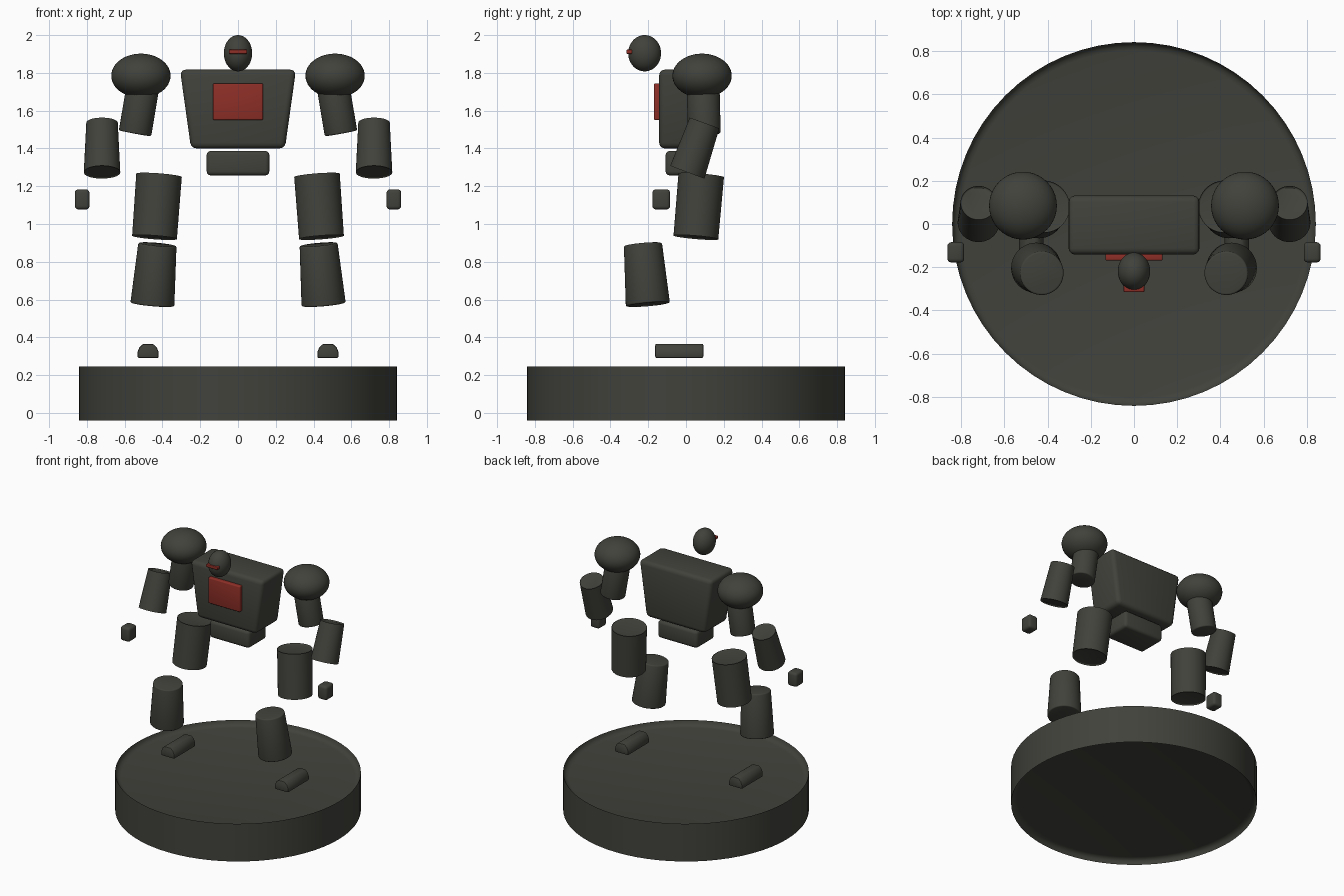
import bpy, bmesh, math
from mathutils import Vector, Matrix

if "Cube" in bpy.data.objects:
    bpy.data.objects.remove(bpy.data.objects["Cube"])


def material(name, rgb):
    m = bpy.data.materials.new(name)
    m.diffuse_color = (*rgb, 1)
    m.use_nodes = True
    m.node_tree.nodes["Principled BSDF"].inputs["Base Color"].default_value = m.diffuse_color
    return m


GREY = material("dark_olive_grey", (0.054, 0.054, 0.045))
RED = material("dull_red", (0.27, 0.028, 0.02))


def finish(name, bm, mat, bevel=0.0, segments=3):
    """Round the hard edges, shade smooth and link the part."""
    if bevel:
        hard = [e for e in bm.edges if e.calc_face_angle(0) > math.radians(30)]
        bmesh.ops.bevel(bm, geom=hard, offset=bevel, segments=segments,
                        profile=0.5, affect='EDGES', clamp_overlap=True)
    bmesh.ops.recalc_face_normals(bm, faces=bm.faces)
    mesh = bpy.data.meshes.new(name)
    bm.to_mesh(mesh)
    bm.free()
    mesh.materials.append(mat)
    ob = bpy.data.objects.new(name, mesh)
    bpy.context.collection.objects.link(ob)
    bpy.ops.object.select_all(action='DESELECT')
    ob.select_set(True)
    bpy.context.view_layer.objects.active = ob
    bpy.ops.object.shade_smooth_by_angle(angle=math.radians(35))
    return ob


def box(name, lo, hi, mat, bevel, bottom_scale=1.0):
    """Rounded box between two corners; bottom_scale narrows its base in x."""
    lo, hi = Vector(lo), Vector(hi)
    mid, size = (lo + hi) / 2, hi - lo
    bm = bmesh.new()
    bmesh.ops.create_cube(bm, size=1)
    for v in bm.verts:
        if v.co.z < 0:
            v.co.x *= bottom_scale
        v.co = Vector([v.co[i] * size[i] for i in range(3)]) + mid
    return finish(name, bm, mat, bevel)


def limb(name, top, r_top, bottom, r_bottom, bevel=0.008, sides=48):
    """Tapered cylinder running between two centres."""
    top, bottom = Vector(top), Vector(bottom)
    axis = top - bottom
    bm = bmesh.new()
    bmesh.ops.create_cone(bm, cap_ends=True, segments=sides, radius1=r_bottom,
                          radius2=r_top, depth=axis.length)
    turn = axis.to_track_quat('Z', 'Y').to_matrix().to_4x4()
    bm.transform(Matrix.Translation((top + bottom) / 2) @ turn)
    return finish(name, bm, GREY, bevel)


def ellipsoid(name, centre, radii):
    bm = bmesh.new()
    bmesh.ops.create_uvsphere(bm, u_segments=40, v_segments=24, radius=1)
    bm.transform(Matrix.Translation(centre) @ Matrix.Diagonal((*radii, 1)))
    return finish(name, bm, GREY)


def foot(name, x):
    """Foot: arched cross-section extruded along y."""
    section = [(-0.056, 0.29), (0.056, 0.29), (0.056, 0.322), (0.046, 0.347),
               (0.026, 0.366), (-0.026, 0.366), (-0.046, 0.347), (-0.056, 0.322)]
    bm = bmesh.new()
    face = bm.faces.new([bm.verts.new((x + u, -0.163, z)) for u, z in section])
    out = bmesh.ops.extrude_face_region(bm, geom=[face])
    moved = [g for g in out["geom"] if isinstance(g, bmesh.types.BMVert)]
    bmesh.ops.translate(bm, verts=moved, vec=(0, 0.255, 0))
    return finish(name, bm, GREY, 0.009, 2)


# round base
limb("base", (0, 0, 0.205), 0.842, (0, 0, 0), 0.842, bevel=0.04, sides=64)

# body and head
box("torso", (-0.307, -0.142, 1.4), (0.307, 0.132, 1.817), GREY, 0.03, 0.81)
box("pelvis", (-0.166, -0.108, 1.257), (0.166, 0.108, 1.387), GREY, 0.022)
box("chest_plate", (-0.133, -0.17, 1.55), (0.133, -0.13, 1.745), RED, 0.008)
ellipsoid("head", (0, -0.219, 1.904), (0.075, 0.087, 0.096))
box("visor", (-0.048, -0.315, 1.901), (0.048, -0.285, 1.923), RED, 0.005)

# arms and legs, one set per side
for s, side in ((-1, "right"), (1, "left")):
    ellipsoid(f"{side}_shoulder", (s * 0.514, 0.085, 1.785), (0.157, 0.157, 0.117))
    limb(f"{side}_upper_arm", (s * 0.5, 0.09, 1.75), 0.087,
         (s * 0.545, 0.097, 1.48), 0.087)
    limb(f"{side}_forearm", (s * 0.72, 0.098, 1.527), 0.083,
         (s * 0.72, 0.007, 1.282), 0.097)
    box(f"{side}_hand", (s * 0.825 - 0.039, -0.178, 1.077),
        (s * 0.825 + 0.039, -0.084, 1.183), GREY, 0.018)
    limb(f"{side}_thigh", (s * 0.418, 0.08, 1.25), 0.121,
         (s * 0.442, 0.053, 0.937), 0.119)
    limb(f"{side}_shin", (s * 0.427, -0.228, 0.892), 0.101,
         (s * 0.453, -0.202, 0.574), 0.117)
    foot(f"{side}_foot", s * 0.476)
